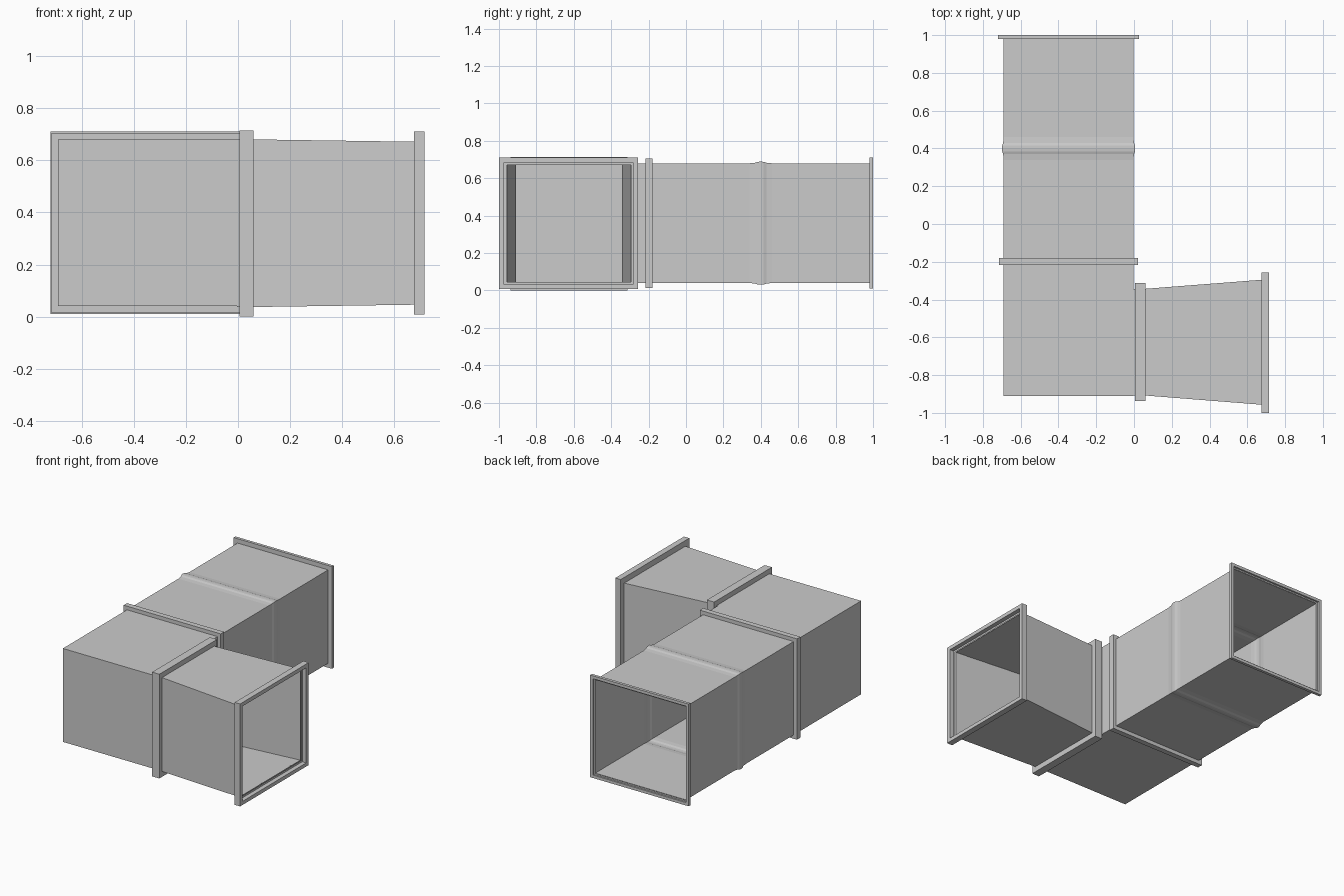
import bpy, bmesh

if "Cube" in bpy.data.objects:
    bpy.data.objects.remove(bpy.data.objects["Cube"])


def place(axis, pos, a, z):
    return (a, pos, z) if axis == 'y' else (pos, a, z)


def finish(name, bm):
    bmesh.ops.recalc_face_normals(bm, faces=bm.faces)
    me = bpy.data.meshes.new(name)
    bm.to_mesh(me)
    bm.free()
    ob = bpy.data.objects.new(name, me)
    bpy.context.collection.objects.link(ob)
    return ob


def loft(name, axis, loops):
    """Skin a sheet through rectangles given as (position, (a0, a1, z0, z1))."""
    bm = bmesh.new()
    rings = []
    for pos, (a0, a1, z0, z1) in loops:
        corners = [(a0, z0), (a1, z0), (a1, z1), (a0, z1)]
        rings.append([bm.verts.new(place(axis, pos, a, z)) for a, z in corners])
    for r, s in zip(rings, rings[1:]):
        for i in range(4):
            j = (i + 1) % 4
            bm.faces.new((r[i], r[j], s[j], s[i]))
    return finish(name, bm)


def grow(rect, d):
    a0, a1, z0, z1 = rect
    return (a0 - d, a1 + d, z0 - d, z1 + d)


def flange(name, axis, back, front, duct, outer, hole, recess):
    """Raised collar with a stepped mouth; recess is the depth of the step."""
    step = front + (recess if back > front else -recess)
    loft(name, axis, [(back, duct), (back, outer), (front, outer),
                      (front, hole), (step, hole), (step, duct)])


main = (-0.69, -0.003, 0.04, 0.68)
branch_near = (-0.908, -0.343, 0.037, 0.68)
branch_far = (-0.957, -0.295, 0.046, 0.671)

# Long straight duct with a slight stiffening bulge
bulge = [(0.34, 0), (0.37, 0.003), (0.385, 0.008), (0.40, 0.009),
         (0.415, 0.008), (0.43, 0.003), (0.46, 0)]
loft("straight_duct", 'y', [(-0.2, main)]
     + [(y, grow(main, d)) for y, d in bulge] + [(0.985, main)])

# Elbow box, closed at the front and open to the branch
bm = bmesh.new()
x0, x1, z0, z1 = main
ys = (-0.91, -0.343, -0.2)
low, high = [], []
plan = [(x1, ys[0]), (x0, ys[0]), (x0, ys[2]), (x1, ys[2]), (x1, ys[1])]
for x, y in plan:
    low.append(bm.verts.new((x, y, z0)))
    high.append(bm.verts.new((x, y, z1)))
bm.faces.new(low)
bm.faces.new(high)
for i in (0, 1, 3):
    bm.faces.new((low[i], low[i + 1], high[i + 1], high[i]))
finish("elbow_box", bm)

# Tapered side branch, including the short neck through its collar
loft("branch_duct", 'x', [(-0.003, branch_near), (0.06, branch_near),
                          (0.68, branch_far)])

# Collars
flange("rear_flange", 'y', 0.98, 1.0, main, (-0.72, 0.026, 0.01, 0.71),
       (-0.7, 0.006, 0.03, 0.69), 0.012)
flange("branch_end_flange", 'x', 0.675, 0.716, branch_far,
       (-1.0, -0.257, 0.008, 0.71), (-0.972, -0.284, 0.033, 0.684), 0.03)
flange("joint_collar", 'y', -0.217, -0.18, main,
       (-0.715, 0.021, 0.014, 0.705), main, 0.037)
flange("branch_collar", 'x', 0.005, 0.06, branch_near,
       (-0.937, -0.312, 0.0, 0.714), branch_near, 0.055)
